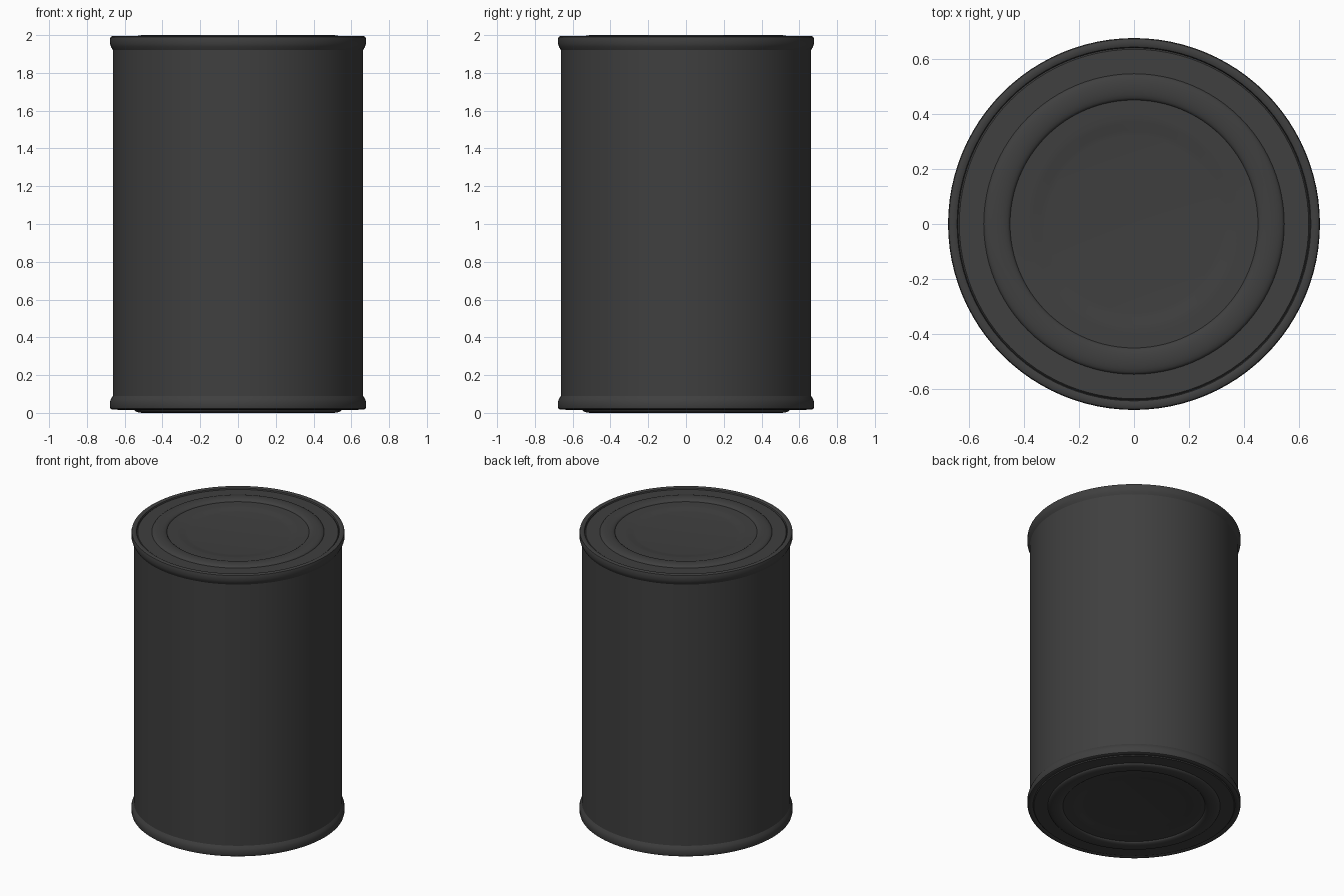
import bpy
import math

cube = bpy.data.objects.get("Cube")
if cube:
    bpy.data.objects.remove(cube, do_unlink=True)

SEGMENTS = 96

metal = bpy.data.materials.new("dark grey metal")
metal.use_nodes = True
grey = (0.05, 0.05, 0.05, 1)
metal.diffuse_color = grey
metal.node_tree.nodes["Principled BSDF"].inputs["Base Color"].default_value = grey


def lathe(name, profile, closed=False):
    """Turn (radius, height) points, listed so that outside is on the right, around z."""
    verts, faces, rings = [], [], []
    for r, z in profile:
        count = SEGMENTS if r > 0 else 1
        rings.append(range(len(verts), len(verts) + count))
        for i in range(count):
            a = math.tau * i / SEGMENTS
            verts.append((r * math.cos(a), r * math.sin(a), z))
    pairs = list(zip(rings, rings[1:]))
    if closed:
        pairs.append((rings[-1], rings[0]))
    for low, high in pairs:
        for i in range(SEGMENTS):
            j = (i + 1) % SEGMENTS
            if len(high) == 1:
                faces.append((low[i], low[j], high[0]))
            elif len(low) == 1:
                faces.append((low[0], high[j], high[i]))
            else:
                faces.append((low[i], low[j], high[j], high[i]))
    mesh = bpy.data.meshes.new(name)
    mesh.from_pydata(verts, [], faces)
    mesh.materials.append(metal)
    obj = bpy.data.objects.new(name, mesh)
    bpy.context.collection.objects.link(obj)
    bpy.ops.object.select_all(action="DESELECT")
    obj.select_set(True)
    bpy.context.view_layer.objects.active = obj
    bpy.ops.object.shade_smooth_by_angle(angle=math.radians(35))
    return obj


def end_profiles(edge, panel, crest):
    """Heights measured outward: seam edge, flat panel, and crest of the raised bead."""
    seam = [(0.655, edge - 0.085), (0.664, edge - 0.07), (0.673, edge - 0.055),
            (0.678, edge - 0.04), (0.678, edge - 0.015), (0.675, edge - 0.004),
            (0.668, edge), (0.652, edge), (0.645, edge - 0.004), (0.642, panel - 0.006)]
    bead = [(0.5 + 0.048 * math.cos(math.pi * i / 10),
             panel + (crest - panel) * math.sin(math.pi * i / 10)) for i in range(11)]
    lid = [(0.642, panel - 0.006), (0.637, panel)] + bead
    lid += [(0.39, panel), (0.37, panel - 0.002), (0.34, panel - 0.008),
            (0.32, panel - 0.01), (0, panel - 0.01)]
    return seam, lid


def flipped(profile):
    return [(r, -z) for r, z in reversed(profile)]


# Side wall
lathe("can_body", [(0.663, 0.06), (0.663, 1.94)])

# Top seam and pressed lid
seam, lid = end_profiles(1.994, 1.984, 2.0)
lathe("top_seam", seam)
lathe("top_lid", lid)

# Bottom seam and pressed base
seam, lid = end_profiles(-0.018, -0.016, 0.0)
lathe("bottom_seam", flipped(seam))
lathe("bottom_base", flipped(lid))
